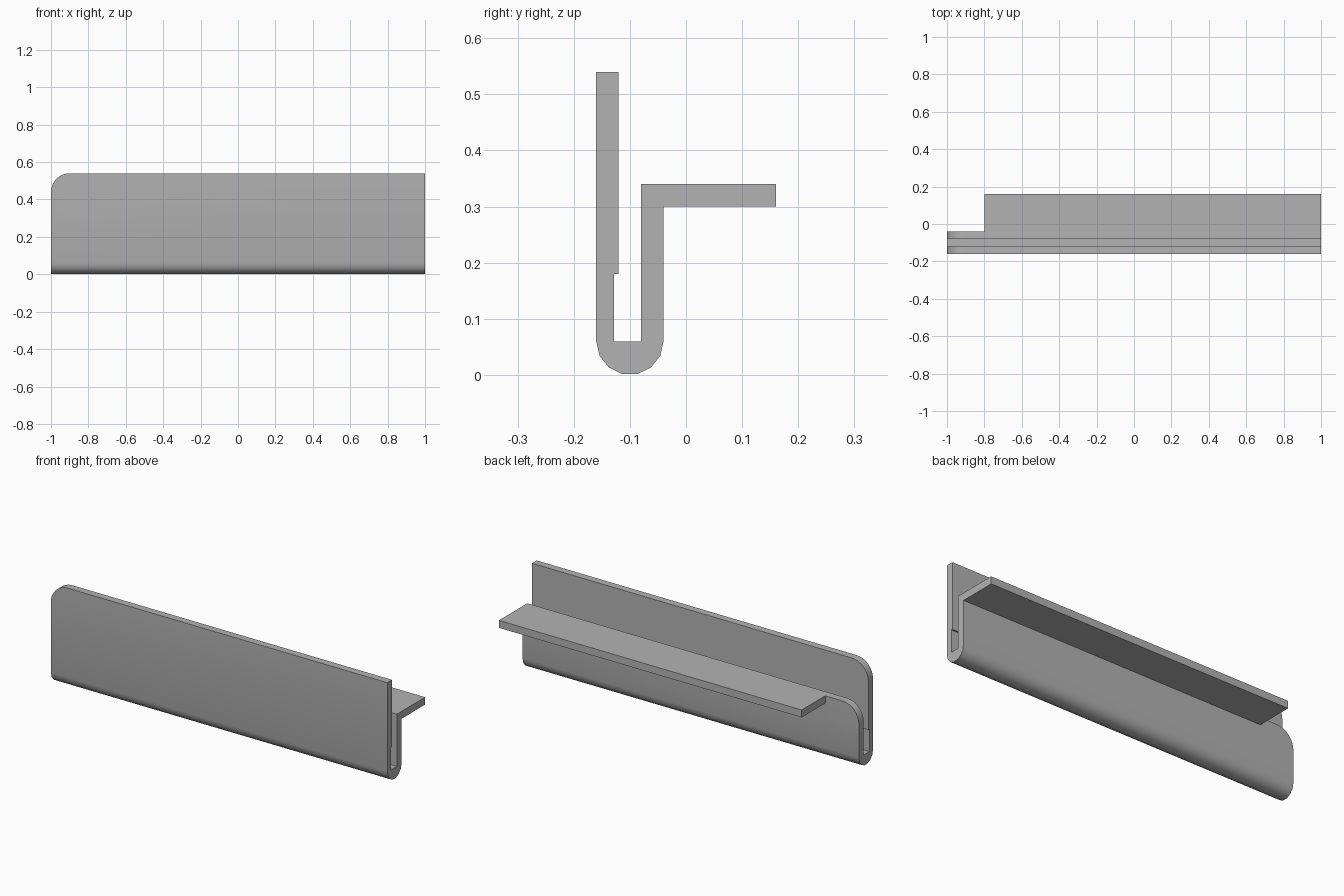
import bpy, bmesh
from math import pi, cos, sin

cube = bpy.data.objects.get("Cube")
if cube:
    bpy.data.objects.remove(cube, do_unlink=True)

grey = bpy.data.materials.new("plain grey")
grey.use_nodes = True
colour = (0.45, 0.45, 0.45, 1)
grey.diffuse_color = colour
grey.node_tree.nodes["Principled BSDF"].inputs["Base Color"].default_value = colour

# Cross-section (y, z): rounded base, back wall, slot with a step, front plate
front, back, right, left = -0.16, -0.04, -1.0, 1.0
plate_top, wall_top, shelf_under, radius = 0.54, 0.34, 0.30, 0.06
base = [(-0.1 - radius * cos(pi * i / 7), radius - radius * sin(pi * i / 7)) for i in range(8)]
profile = base + [(back, wall_top), (-0.08, wall_top), (-0.08, radius), (-0.128, radius),
                  (-0.128, 0.18), (-0.12, 0.18), (-0.12, plate_top), (front, plate_top)]

# Extrude the section along the whole length
bm = bmesh.new()
end = bm.faces.new([bm.verts.new((right, y, z)) for y, z in profile])
res = bmesh.ops.extrude_face_region(bm, geom=[end], use_keep_orig=True)
bmesh.ops.translate(bm, vec=(left - right, 0, 0),
                    verts=[g for g in res["geom"] if isinstance(g, bmesh.types.BMVert)])
bmesh.ops.recalc_face_normals(bm, faces=bm.faces)

# Round the top right corners of the front plate and the back wall
corners = [e for e in bm.edges
           if all(abs(v.co.x - right) < 1e-4
                  and min(abs(v.co.z - plate_top), abs(v.co.z - wall_top)) < 1e-4 for v in e.verts)]
bmesh.ops.bevel(bm, geom=corners, offset=0.1, offset_type='OFFSET', segments=8,
                profile=0.5, affect='EDGES')


# Cut the shelf strip out of the back wall's rear face and pull it backwards
def rear_faces():
    bm.normal_update()
    return [f for f in bm.faces if f.normal.y > 0.99 and all(abs(v.co.y - back) < 1e-4 for v in f.verts)]


for point, normal in (((0, 0, shelf_under), (0, 0, 1)), ((-0.8, 0, 0), (1, 0, 0))):
    faces = [f for f in rear_faces() if f.calc_center_median().z > 0.1
             and max(v.co.z for v in f.verts) > wall_top - 0.01]
    geom = set(faces)
    for f in faces:
        geom.update(f.edges)
        geom.update(f.verts)
    bmesh.ops.bisect_plane(bm, geom=list(geom), plane_co=point, plane_no=normal)

strip = [f for f in rear_faces()
         if all(v.co.z > shelf_under - 1e-3 and v.co.x > -0.801 for v in f.verts)]
res = bmesh.ops.extrude_face_region(bm, geom=strip)
bmesh.ops.translate(bm, vec=(0, 0.16 - back, 0),
                    verts=[g for g in res["geom"] if isinstance(g, bmesh.types.BMVert)])
bmesh.ops.delete(bm, geom=[f for f in strip if f.is_valid], context='FACES_ONLY')
bmesh.ops.recalc_face_normals(bm, faces=bm.faces)

mesh = bpy.data.meshes.new("channel_bracket")
bm.to_mesh(mesh)
bm.free()
mesh.materials.append(grey)
bracket = bpy.data.objects.new("channel_bracket", mesh)
bpy.context.collection.objects.link(bracket)

# Smooth the rounded base and corners, keep the folds sharp
bpy.ops.object.select_all(action='DESELECT')
bracket.select_set(True)
bpy.context.view_layer.objects.active = bracket
bpy.ops.object.shade_smooth_by_angle(angle=pi / 6)
